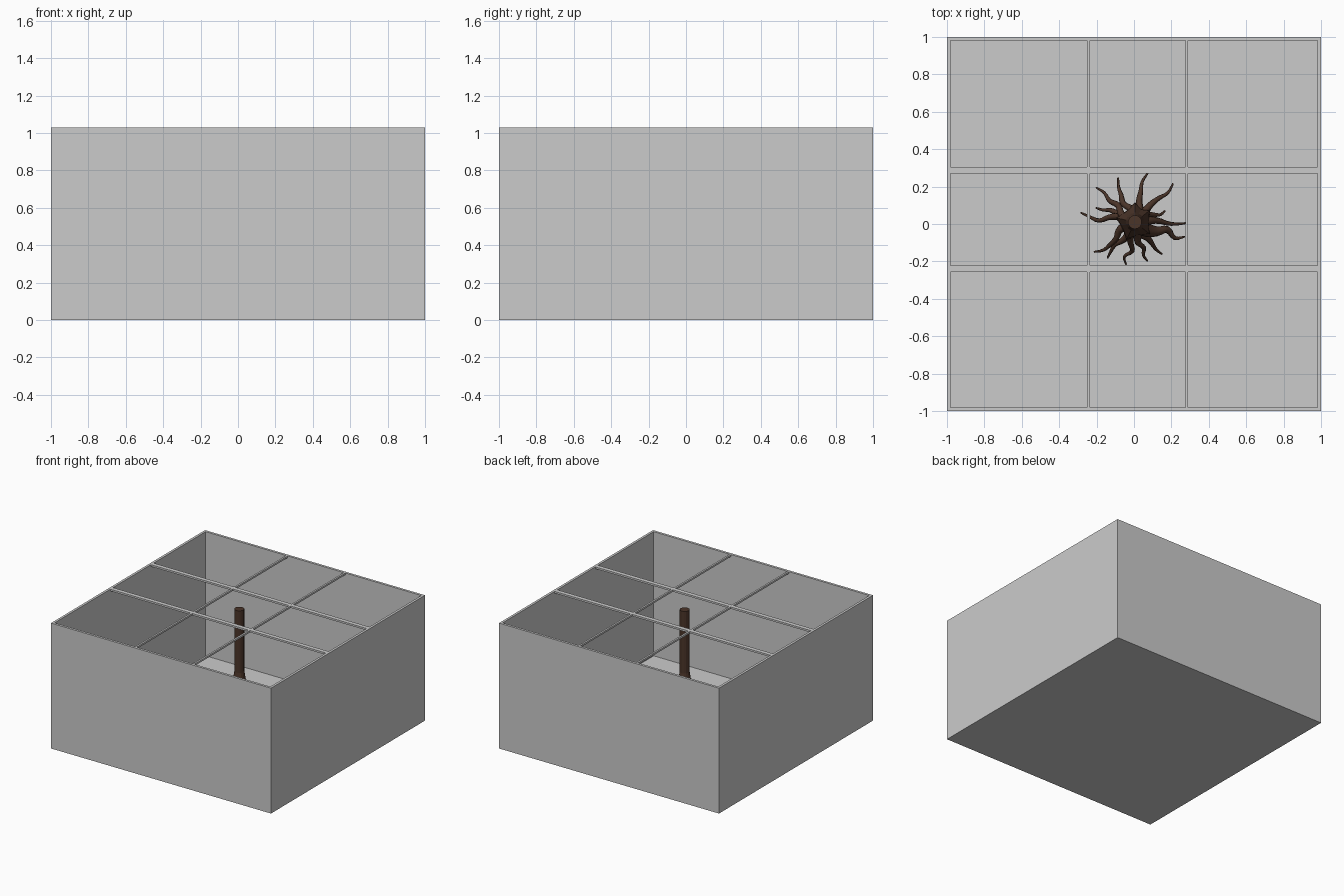
import bpy, bmesh, random
from math import cos, sin, radians
from mathutils import Vector

if "Cube" in bpy.data.objects:
    bpy.data.objects.remove(bpy.data.objects["Cube"])

random.seed(4)
W, H, T = 2.0, 1.03, 0.02
bark = bpy.data.materials.new("bark")
bark.diffuse_color = (0.07, 0.035, 0.022, 1)
bark.use_nodes = True
bark.node_tree.nodes["Principled BSDF"].inputs["Base Color"].default_value = bark.diffuse_color


def mesh_object(name, bm, mat=None):
    me = bpy.data.meshes.new(name)
    bm.to_mesh(me)
    bm.free()
    ob = bpy.data.objects.new(name, me)
    bpy.context.collection.objects.link(ob)
    if mat:
        me.materials.append(mat)
    return ob


def box(name, centre, size):
    bm = bmesh.new()
    bmesh.ops.create_cube(bm, size=1)
    for v in bm.verts:
        v.co = Vector(a * b for a, b in zip(v.co, size)) + Vector(centre)
    return mesh_object(name, bm)


# Open planting box: four thin walls on a thin floor
F = T / 2
box("floor", (0, 0, F / 2), (W, W, F))
for s, side in ((-1, "left"), (1, "right")):
    box(side + "_wall", (s * (1 - T / 2), 0, (H + F) / 2), (T, W, H - F))
for s, side in ((-1, "front"), (1, "back")):
    box(side + "_wall", (0, s * (1 - T / 2), (H + F) / 2), (W - 2 * T, T, H - F))

# Slim bars crossing the open top
B = 0.015
for i, x in enumerate((-0.2425, 0.2825)):
    box(f"lengthwise_bar_{i}", (x, 0, H - B / 2), (B, W - 2 * T, B))
for i, y in enumerate((-0.24, 0.2875)):
    box(f"cross_bar_{i}", (0, y, H - B / 2), (W - 2 * T, 0.035, B))

# Trunk: stacked rings, flaring into an uneven root crown
profile = [(H, .037), (.52, .037), (.44, .05), (.34, .085), (.27, .09), (.16, .025)]
bm = bmesh.new()
rings = []
for z, r in profile:
    ring = bmesh.ops.create_circle(bm, segments=14, radius=r)["verts"]
    for k, v in enumerate(ring):
        lump = 1 + max(0, r - .045) * (4 if k % 3 == 0 else -3)
        v.co = (v.co.x * lump + .005, v.co.y * lump + .01, z)
    rings.append(ring)
n = len(rings[0])
for a, b in zip(rings, rings[1:]):
    for k in range(n):
        bm.faces.new((a[k], b[k], b[(k + 1) % n], a[(k + 1) % n]))
bm.faces.new(rings[0])
bm.faces.new(rings[-1])
bmesh.ops.recalc_face_normals(bm, faces=bm.faces)
mesh_object("trunk", bm, bark)


def root(name, angle, reach, thick, z0, drop):
    """Tapering, wavering tube from the crown out to the given reach."""
    cu = bpy.data.curves.new(name, 'CURVE')
    cu.dimensions = '3D'
    cu.bevel_depth = 1
    cu.bevel_resolution = 1
    cu.resolution_u = 3
    cu.use_fill_caps = True
    sp = cu.splines.new('BEZIER')
    count = 6
    sp.bezier_points.add(count - 1)
    out = Vector((cos(angle), sin(angle), 0))
    side = Vector((-out.y, out.x, 0))
    for k, p in enumerate(sp.bezier_points):
        t = k / (count - 1)
        waver = random.uniform(-.022, .022) if 0 < k < count - 1 else 0
        p.co = out * (.03 + (reach - .03) * t) + side * waver
        p.co.z = z0 - drop * t
        p.handle_left_type = p.handle_right_type = 'AUTO'
        p.radius = thick * (1 - t) ** 1.2 + .005
    cu.materials.append(bark)
    bpy.context.collection.objects.link(bpy.data.objects.new(name, cu))


# Roots spread all round: compass angle and reach of each tip
tips = [(157, .22), (136, .28), (109, .26), (75, .28), (46, .30), (23, .18), (1, .28),
        (-14, .28), (-47, .22), (-70, .21), (-101, .22), (-128, .23), (-145, .26), (168, .29)]
for i, (deg, reach) in enumerate(tips):
    thick = .042 if deg == -14 else .022
    root(f"root_{i}", radians(deg), reach, thick,
         random.uniform(.26, .35), random.uniform(.13, .2))
